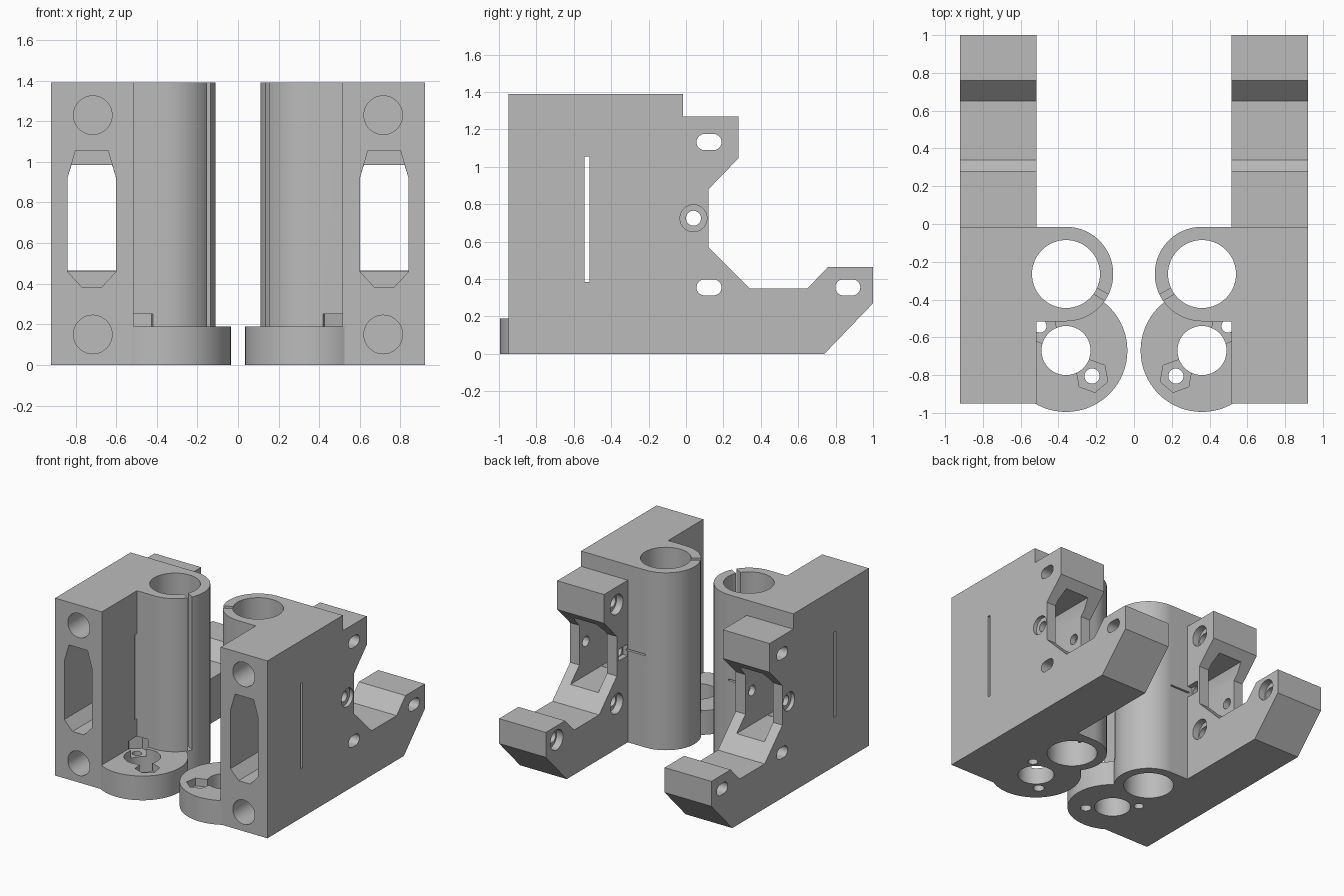
import bpy, bmesh
from math import sin, cos, pi, radians

cube = bpy.data.objects.get("Cube")
if cube:
    bpy.data.objects.remove(cube, do_unlink=True)

grey = bpy.data.materials.new("plain grey")
grey.use_nodes = True
grey.diffuse_color = (0.5, 0.5, 0.5, 1)
grey.node_tree.nodes["Principled BSDF"].inputs["Base Color"].default_value = (0.5, 0.5, 0.5, 1)

PLACE = {"x": lambda u, v, w: (w, u, v),
         "y": lambda u, v, w: (u, w, v),
         "z": lambda u, v, w: (u, v, w)}


def prism(name, points, axis, lo, hi):
    """Extrude a 2D outline along an axis from lo to hi."""
    bm = bmesh.new()
    ends = [[bm.verts.new(PLACE[axis](u, v, w)) for u, v in points] for w in (lo, hi)]
    bm.faces.new(ends[0])
    bm.faces.new(ends[1][::-1])
    n = len(points)
    for i in range(n):
        j = (i + 1) % n
        bm.faces.new((ends[0][i], ends[1][i], ends[1][j], ends[0][j]))
    bmesh.ops.recalc_face_normals(bm, faces=bm.faces)
    mesh = bpy.data.meshes.new(name)
    bm.to_mesh(mesh)
    bm.free()
    mesh.materials.append(grey)
    obj = bpy.data.objects.new(name, mesh)
    bpy.context.collection.objects.link(obj)
    return obj


def arc(cu, cv, r, start=0, sweep=360, n=64):
    count = n if sweep == 360 else n + 1
    return [(cu + r * cos(radians(start + sweep * i / n)),
             cv + r * sin(radians(start + sweep * i / n))) for i in range(count)]


def rect(u0, u1, v0, v1):
    return [(u0, v0), (u1, v0), (u1, v1), (u0, v1)]


def slot(cu, cv, half, r):
    return arc(cu + half, cv, r, -90, 180, 16) + arc(cu - half, cv, r, 90, 180, 16)


tools = []


def combine(mode, points, axis, lo, hi):
    """Add or cut a prism on the bracket."""
    tool = prism("helper", points, axis, lo, hi)
    tool.hide_render = True
    mod = bracket.modifiers.new(mode, "BOOLEAN")
    mod.operation = mode
    mod.solver = "EXACT"
    mod.object = tool
    tools.append(tool)


def cut(*args):
    combine("DIFFERENCE", *args)


# Side block with its stepped back and foot
side = [(-0.95, 0), (0.74, 0), (1, 0.27), (1, 0.465), (0.76, 0.465), (0.65, 0.35),
        (0.34, 0.35), (0.12, 0.57), (0.12, 0.88), (0.28, 1.045), (0.28, 1.27),
        (-0.015, 1.27), (-0.015, 1.39), (-0.95, 1.39)]
bracket = prism("left_bracket", side, "x", 0.515, 0.92)

# Rod barrel and base disc
BX, BY, DY = 0.36, -0.265, -0.67
barrel = arc(BX, BY, 0.25, 90, 180, 48) + [(0.6, BY - 0.25), (0.6, BY + 0.25)]
combine("UNION", barrel, "z", 0, 1.39)
combine("UNION", arc(BX, DY, 0.325), "z", 0, 0.19)

# Rod bores
cut(arc(BX, BY, 0.18), "z", -0.1, 1.5)
cut(arc(BX, DY, 0.13), "z", -0.1, 0.25)

# Clamp slit along the barrel
a = radians(210)
slit = [(BX + r * cos(a) - s * sin(a), BY + r * sin(a) + s * cos(a))
        for r, s in ((0.1, -0.018), (0.32, -0.018), (0.32, 0.018), (0.1, 0.018))]
cut(slit, "z", 0.19, 1.5)

# Nut pockets and screw holes beside the lower bore
cut(arc(0.222, -0.805, 0.088, 20, 360, 6), "z", 0.13, 0.22)
cut(arc(0.222, -0.805, 0.04, n=32), "z", -0.1, 0.15)
cut(arc(0.498, -0.54, 0.095, 20, 360, 6), "z", 0.13, 0.25)
cut(arc(0.498, -0.54, 0.035, n=32), "z", -0.1, 0.15)

# Blind round holes in the front
for z in (0.15, 1.23):
    cut(arc(0.715, z, 0.095, n=48), "y", -1.1, -0.4)

# Front window, narrowing to a through passage
cut([(0.64, 1.055), (0.80, 1.055), (0.84, 0.92), (0.84, 0.46), (0.77, 0.385),
     (0.67, 0.385), (0.60, 0.46), (0.60, 0.92)], "y", -1.1, -0.15)
cut([(0.62, 0.985), (0.82, 0.985), (0.84, 0.92), (0.84, 0.46),
     (0.60, 0.46), (0.60, 0.92)], "y", -0.2, 0.5)

# Narrow strap slot through the side
cut(rect(-0.542, -0.517, 0.385, 1.055), "x", 0.4, 1.1)

# Side slots with round counterbores on the inner face
for y, z in ((0.123, 1.132), (0.123, 0.355), (0.865, 0.355)):
    cut(slot(y, z, 0.024, 0.043), "x", 0.4, 1.1)
    cut(arc(y, z, 0.078, n=40), "x", 0.4, 0.57)

# Cross screw hole, counterbored outside with a nut seat inside
cut(arc(0.04, 0.725, 0.04, n=32), "x", 0.4, 1.1)
cut(arc(0.04, 0.725, 0.072, n=40), "x", 0.89, 1.1)
cut(rect(-0.012, 0.10, 0.68, 0.77), "x", 0.4, 0.555)

# Short horizontal slit behind the barrel
cut(rect(-0.08, 0.0, 0.718, 0.73), "x", 0.36, 0.53)

# Bake the solid and make its mirrored twin
graph = bpy.context.evaluated_depsgraph_get()
solid = bpy.data.meshes.new_from_object(bracket.evaluated_get(graph))
bracket.modifiers.clear()
bracket.data = solid
for tool in tools:
    bpy.data.objects.remove(tool, do_unlink=True)

twin_mesh = solid.copy()
for v in twin_mesh.vertices:
    v.co.x = -v.co.x
twin_mesh.flip_normals()
twin = bpy.data.objects.new("right_bracket", twin_mesh)
bpy.context.collection.objects.link(twin)

for obj in (bracket, twin):
    obj.data.materials.clear()
    obj.data.materials.append(grey)
    for p in obj.data.polygons:
        p.material_index = 0
    obj.select_set(True)
bpy.context.view_layer.objects.active = bracket
bpy.ops.object.shade_smooth_by_angle(angle=radians(25))
